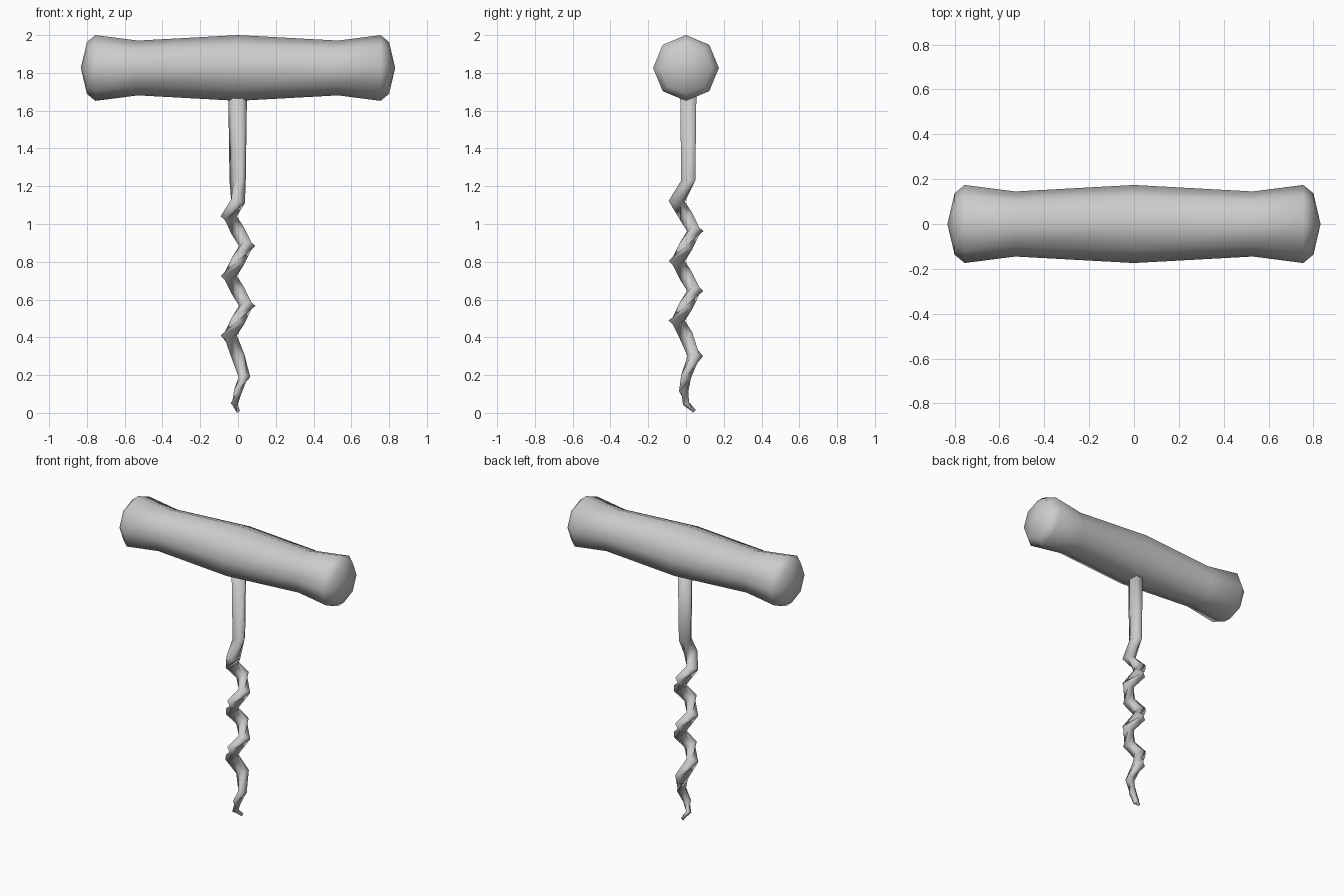
import bpy, bmesh
from math import cos, sin, pi, radians
from mathutils import Vector

cube = bpy.data.objects.get("Cube")
if cube:
    bpy.data.objects.remove(cube, do_unlink=True)

grey = bpy.data.materials.new("plain grey")
grey.use_nodes = True
GREY = (0.6, 0.6, 0.6, 1)
grey.diffuse_color = GREY
grey.node_tree.nodes["Principled BSDF"].inputs["Base Color"].default_value = GREY


def loft(name, rings, sides):
    """Skin rings given as (centre, first axis, second axis, radius)."""
    bm = bmesh.new()
    loops = []
    for centre, u, v, r in rings:
        loops.append([bm.verts.new(centre + r * (u * cos(2 * pi * k / sides) + v * sin(2 * pi * k / sides)))
                      for k in range(sides)])
    for a, b in zip(loops, loops[1:]):
        for k in range(sides):
            n = (k + 1) % sides
            bm.faces.new((a[k], a[n], b[n], b[k]))
    for end in (loops[0], loops[-1]):
        bm.faces.new(end)
    # Zero-radius rings collapse to a pole
    bmesh.ops.dissolve_degenerate(bm, dist=1e-5, edges=bm.edges[:])
    bmesh.ops.remove_doubles(bm, verts=bm.verts[:], dist=1e-5)
    bmesh.ops.recalc_face_normals(bm, faces=bm.faces[:])
    for f in bm.faces:
        f.smooth = True
    mesh = bpy.data.meshes.new(name)
    bm.to_mesh(mesh)
    bm.free()
    mesh.materials.append(grey)
    obj = bpy.data.objects.new(name, mesh)
    bpy.context.collection.objects.link(obj)
    return obj


X, Y, Z = Vector((1, 0, 0)), Vector((0, 1, 0)), Vector((0, 0, 1))

# Handle: octagonal grip, mirrored half profile of (x, radius)
half = [(0.53, 0.145), (0.755, 0.174), (0.80, 0.137), (0.832, 0)]
profile = [(-x, r) for x, r in reversed(half)] + [(0, 0.174)] + half
loft("handle", [(Vector((x, 0, 1.826)), Z, Y, r) for x, r in profile], 8)

# Shaft and worm: one six-sided bar, quarter turn per ring in the worm
# Worm rings: height, distance from the axis, bar radius
worm = [(1.12 - 0.079 * i, 0.049, 0.043) for i in range(9)]
worm += [(0.41, 0.049, 0.043), (0.30, 0.049, 0.041), (0.19, 0.034, 0.031),
         (0.115, 0.012, 0.025), (0.05, 0.02, 0.02), (0.011, 0.043, 0.012)]
rings = [(Vector((-0.002, 0.012, 1.72)), X, -Y, 0.05),
         (Vector((-0.002, 0.012, 1.23)), X, -Y, 0.043)]
radial = [Vector((cos(a), sin(a), 0)) for a in (radians(-90 * (i + 1)) for i in range(len(worm)))]
centres = [rings[-1][0]] + [d * off + Z * z for d, (z, off, r) in zip(radial, worm)]
for i, (d, (z, off, r)) in enumerate(zip(radial, worm), start=1):
    ahead = centres[min(i + 1, len(centres) - 1)]
    tangent = (ahead - centres[i - 1]).normalized()
    side = tangent.cross(d).normalized()
    rings.append((centres[i], side.cross(tangent).normalized(), side, r))
loft("shaft_and_worm", rings, 6)
